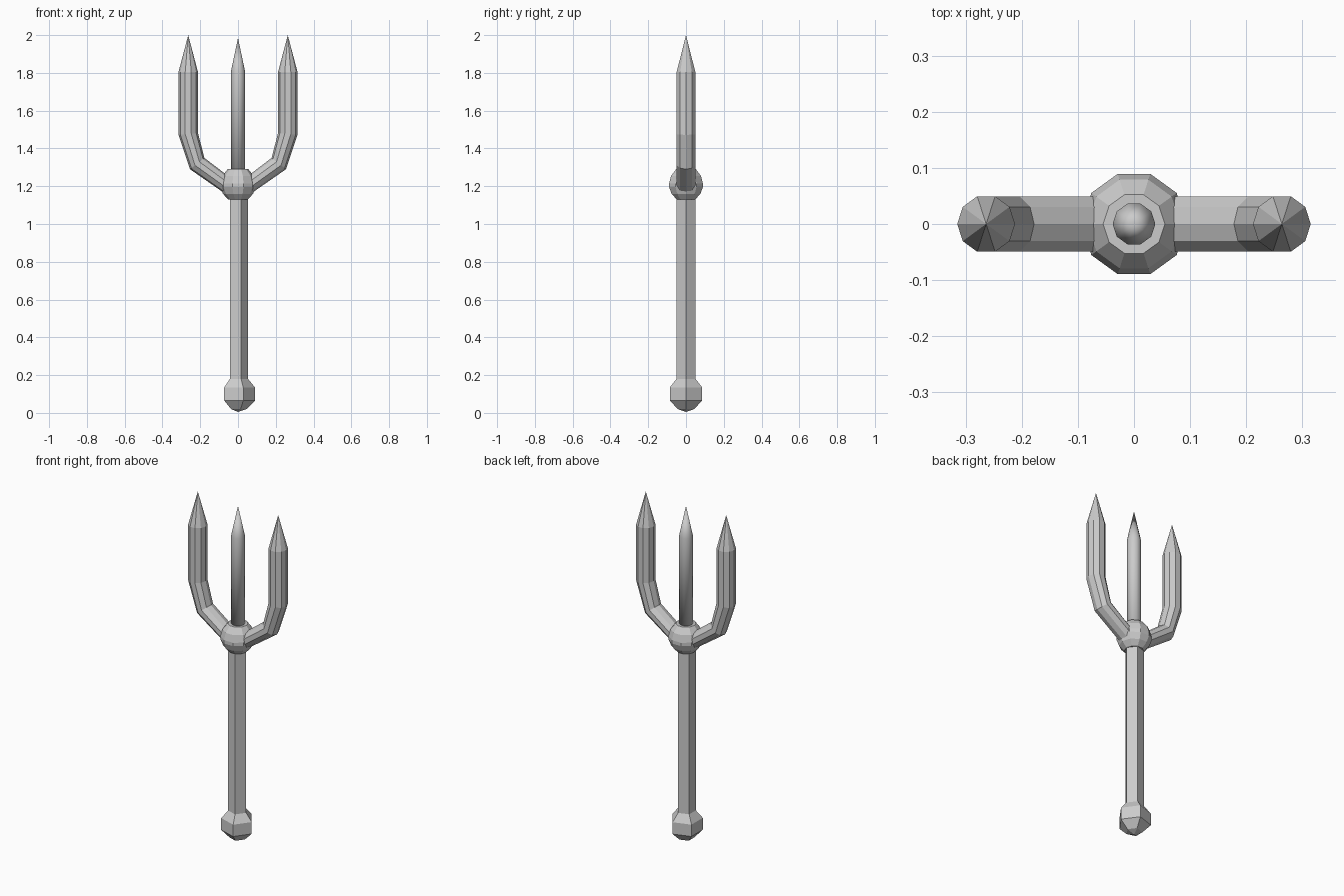
import bpy
import bmesh
from math import cos, sin, pi
from mathutils import Vector

if "Cube" in bpy.data.objects:
    bpy.data.objects.remove(bpy.data.objects["Cube"])


def loft(name, stations, sides, smooth=False):
    """Skin rings given as (centre, in-plane half vector, y radius); radius 0 makes a tip."""
    bm = bmesh.new()
    rings = []
    for centre, half, ry in stations:
        if ry == 0:
            rings.append([bm.verts.new(centre)])
            continue
        rings.append([bm.verts.new(centre + half * cos(2 * pi * i / sides)
                                   + Vector((0, ry * sin(2 * pi * i / sides), 0)))
                      for i in range(sides)])
    for a, b in zip(rings, rings[1:]):
        for i in range(sides):
            j = (i + 1) % sides
            if len(a) == 1:
                bm.faces.new((a[0], b[j], b[i]))
            elif len(b) == 1:
                bm.faces.new((a[i], a[j], b[0]))
            else:
                bm.faces.new((a[i], a[j], b[j], b[i]))
    for end in (rings[0], rings[-1]):
        if len(end) > 1:
            bm.faces.new(end)
    bmesh.ops.recalc_face_normals(bm, faces=bm.faces[:])
    for f in bm.faces:
        f.smooth = smooth
    mesh = bpy.data.meshes.new(name)
    bm.to_mesh(mesh)
    bm.free()
    obj = bpy.data.objects.new(name, mesh)
    bpy.context.collection.objects.link(obj)
    return obj


def lathe(name, profile, sides, smooth=False):
    """Upright part from (radius, z) pairs."""
    return loft(name, [(Vector((0, 0, z)), Vector((r, 0, 0)), r) for r, z in profile],
                sides, smooth)


# Five-sided shaft and pommel in one skin
lathe("shaft", [(0, 0.005), (0.045, 0.02), (0.09, 0.065), (0.09, 0.135),
                (0.053, 0.18), (0.053, 1.15)], 5)

# Ten-sided knob where the prongs meet
lathe("knob", [(0.052, 1.13), (0.08, 1.16), (0.094, 1.195), (0.094, 1.215),
               (0.083, 1.255), (0.055, 1.29)], 10)

# Straight middle prong
lathe("middle_prong", [(0.038, 1.25), (0.038, 1.805), (0, 1.985)], 10, smooth=True)

# Bent side prongs: outer edge and inner edge (x, z) at each bend
bends = [((0.06, 1.155), (0.03, 1.237)),
         ((0.254, 1.29), (0.178, 1.35)),
         ((0.315, 1.472), (0.212, 1.482)),
         ((0.315, 1.805), (0.212, 1.805))]
for side, label in ((1, "right"), (-1, "left")):
    stations = []
    for (ox, oz), (ix, iz) in bends:
        outer, inner = Vector((side * ox, 0, oz)), Vector((side * ix, 0, iz))
        stations.append(((outer + inner) / 2, (outer - inner) / 2, 0.052))
    stations.append((Vector((side * 0.2635, 0, 2.0)), Vector(), 0))
    loft(label + "_prong", stations, 10)
